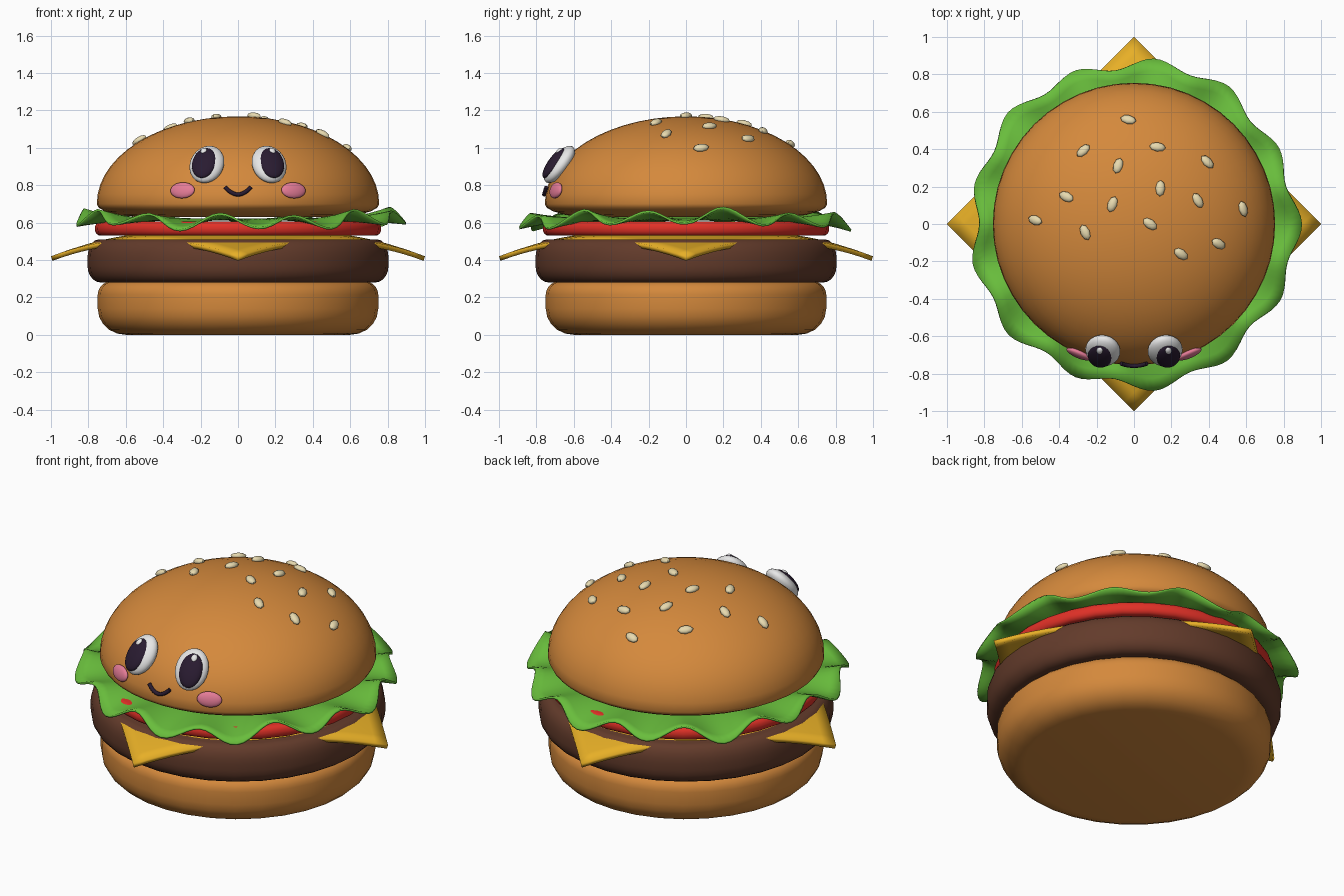
import bpy, bmesh
from math import sin, cos, pi, radians, hypot, sqrt
from mathutils import Vector, Matrix

cube = bpy.data.objects.get("Cube")
if cube:
    bpy.data.objects.remove(cube, do_unlink=True)


def material(name, r, g, b):
    m = bpy.data.materials.new(name)
    m.use_nodes = True
    m.diffuse_color = (r, g, b, 1)
    bsdf = m.node_tree.nodes["Principled BSDF"]
    bsdf.inputs["Base Color"].default_value = (r, g, b, 1)
    bsdf.inputs["Roughness"].default_value = 0.6
    return m


BUN = material("toasted_bun", 0.66, 0.25, 0.045)
PATTY = material("cooked_meat", 0.125, 0.044, 0.024)
CHEESE = material("cheese_yellow", 0.8, 0.43, 0.02)
TOMATO = material("tomato_red", 0.75, 0.03, 0.02)
LETTUCE = material("lettuce_green", 0.14, 0.51, 0.045)
SEED = material("sesame_cream", 0.8, 0.7, 0.43)
WHITE = material("eye_white", 0.85, 0.85, 0.85)
DARK = material("dark_plum", 0.022, 0.011, 0.03)
PINK = material("cheek_pink", 0.78, 0.2, 0.31)


def finish(name, bm, mat, angle=40):
    bmesh.ops.recalc_face_normals(bm, faces=bm.faces)
    mesh = bpy.data.meshes.new(name)
    bm.to_mesh(mesh)
    bm.free()
    mesh.materials.append(mat)
    ob = bpy.data.objects.new(name, mesh)
    bpy.context.collection.objects.link(ob)
    bpy.ops.object.select_all(action="DESELECT")
    ob.select_set(True)
    bpy.context.view_layer.objects.active = ob
    bpy.ops.object.shade_smooth_by_angle(angle=radians(angle))
    return ob


def lathe(name, profile, mat, sides=32):
    """Turn a (radius, height) profile, running from axis to axis, around z."""
    bm = bmesh.new()
    verts = [bm.verts.new((r, 0, z)) for r, z in profile]
    edges = [bm.edges.new(pair) for pair in zip(verts, verts[1:])]
    bmesh.ops.spin(bm, geom=verts + edges, cent=(0, 0, 0), axis=(0, 0, 1),
                   angle=2 * pi, steps=sides, use_merge=True)
    bmesh.ops.remove_doubles(bm, verts=bm.verts, dist=0.0005)
    return finish(name, bm, mat)


def rounded_disc(name, radius, low, high, round_low, round_high, mat):
    """Disc whose lower and upper rims have elliptical rounding."""
    profile = [(0, low)]
    steps = 5
    for (rr, rz), z, sign, order in ((round_low, low, 1, range(steps + 1)),
                                     (round_high, high, -1, range(steps, -1, -1))):
        for i in order:
            a = pi / 2 * i / steps
            profile.append((radius - rr * (1 - sin(a)), z + sign * rz * (1 - cos(a))))
    profile.append((0, high))
    return lathe(name, profile, mat)


# Stacked round layers
rounded_disc("bottom_bun", 0.75, 0, 0.285, (0.15, 0.14), (0.07, 0.07), BUN)
rounded_disc("patty", 0.805, 0.28, 0.51, (0.07, 0.09), (0.06, 0.1), PATTY)
rounded_disc("tomato_slice", 0.765, 0.53, 0.605, (0.03, 0.035), (0.03, 0.035), TOMATO)

# Domed top bun
RADIUS, RISE, BASE = 0.755, 0.468, 0.7
dome = [(0, 0.63), (0.52, 0.63), (0.64, 0.64), (0.71, 0.66), (0.745, 0.68)]
dome += [(RADIUS * cos(pi / 2 * i / 14), BASE + RISE * sin(pi / 2 * i / 14))
         for i in range(15)]
lathe("top_bun", dome, BUN, 48)


# Cheese square, turned corner-forward and drooping outside the patty
bm = bmesh.new()
bmesh.ops.create_grid(bm, x_segments=20, y_segments=20, size=sqrt(0.5),
                      matrix=Matrix.Rotation(pi / 4, 4, "Z"))
for v in bm.verts:
    reach = max(0, hypot(v.co.x, v.co.y) - 0.5) / 0.5
    v.co.z = 0.54 - 0.12 * reach ** 1.6
cheese = finish("cheese_slice", bm, CHEESE)
solid = cheese.modifiers.new("thickness", "SOLIDIFY")
solid.thickness = 0.026
solid.offset = -1

# Ruffled lettuce leaf ring
bm = bmesh.new()
rings, around, waves = 7, 156, 13
grid = []
for j in range(rings):
    t = j / (rings - 1)
    row = []
    for i in range(around):
        a = 2 * pi * i / around
        outer = 0.862 + 0.025 * cos(waves * a) + 0.012 * sin(5 * a + 2)
        r = 0.5 + (outer - 0.5) * t
        ruffle = -0.038 * cos(waves * a) + 0.016 * cos(2 * a) + 0.01 * sin(7 * a)
        row.append(bm.verts.new((r * cos(a), r * sin(a), 0.617 + ruffle * t ** 2)))
    grid.append(row)
for low, high in zip(grid, grid[1:]):
    for i in range(around):
        k = (i + 1) % around
        bm.faces.new((low[i], high[i], high[k], low[k]))
lettuce = finish("lettuce_leaf", bm, LETTUCE, 60)
solid = lettuce.modifiers.new("thickness", "SOLIDIFY")
solid.thickness = 0.012
solid.offset = 0


def dome_frame(point):
    """Axes at a point on the dome: sideways, up the slope, outward."""
    x, y, z = point
    out = Vector((x / RADIUS ** 2, y / RADIUS ** 2, (z - BASE) / RISE ** 2)).normalized()
    side = Vector((0, 0, 1)).cross(out)
    side = side.normalized() if side.length > 0.01 else Vector((1, 0, 0))
    return side, out.cross(side), out


def front_point(x, z):
    r = RADIUS * sqrt(1 - ((z - BASE) / RISE) ** 2)
    return Vector((x, -sqrt(r * r - x * x), z))


def pebble(name, point, lift, size, mat, yaw=None, detail=(24, 14)):
    """Flattened ellipsoid lying on the dome; yaw sets its heading from above."""
    side, up, out = dome_frame(point)
    if yaw is not None:
        heading = Vector((cos(yaw), sin(yaw), 0))
        side = (heading - out * heading.dot(out)).normalized()
        up = out.cross(side)
    m = Matrix((side, up, out)).transposed().to_4x4()
    m.translation = Vector(point) + out * lift
    bm = bmesh.new()
    bmesh.ops.create_uvsphere(bm, u_segments=detail[0], v_segments=detail[1], radius=1,
                              matrix=m @ Matrix.Diagonal((*size, 1)))
    return finish(name, bm, mat, 60)


# Face: eyes, pupils, glints and cheeks on both sides
for label, s in (("left", 1), ("right", -1)):
    pebble(label + "_eye", front_point(s * 0.163, 0.9), 0.018, (0.094, 0.12, 0.05), WHITE)
    pebble(label + "_pupil", front_point(s * 0.171, 0.89), 0.049, (0.066, 0.097, 0.028), DARK)
    pebble(label + "_glint", front_point(s * 0.17, 0.935), 0.066, (0.019, 0.024, 0.014),
           WHITE, detail=(12, 8))
    pebble(label + "_cheek", front_point(s * 0.293, 0.77), 0.01, (0.07, 0.044, 0.02), PINK)

# Smiling mouth tube
curve = bpy.data.curves.new("mouth", "CURVE")
curve.dimensions = "3D"
curve.bevel_depth = 0.011
curve.bevel_resolution = 2
curve.use_fill_caps = True
spline = curve.splines.new("POLY")
count = 13
spline.points.add(count - 1)
for i, p in enumerate(spline.points):
    u = 2 * i / (count - 1) - 1
    spot = front_point(0.068 * u, 0.749 + 0.038 * u * u)
    p.co = (*(spot + dome_frame(spot)[2] * 0.008), 1)
curve.materials.append(DARK)
bpy.context.collection.objects.link(bpy.data.objects.new("mouth", curve))

# Sesame seeds: x, y, heading in degrees
seeds = [(-.03, .555, -20), (-.27, .39, 45), (.125, .41, -5), (.39, .33, -45),
         (-.085, .31, 75), (.14, .19, 85), (.34, .125, -60), (-.36, .145, -25),
         (-.115, .105, 70), (.58, .08, -70), (-.525, .02, -15), (-.26, -.045, -65),
         (.085, 0, -35), (.45, -.105, -25), (.25, -.16, -35)]
for n, (x, y, turn) in enumerate(seeds, 1):
    z = BASE + RISE * sqrt(1 - (x * x + y * y) / RADIUS ** 2)
    pebble(f"sesame_seed_{n}", (x, y, z), 0.006, (0.044, 0.026, 0.018), SEED,
           radians(turn), (8, 6))
